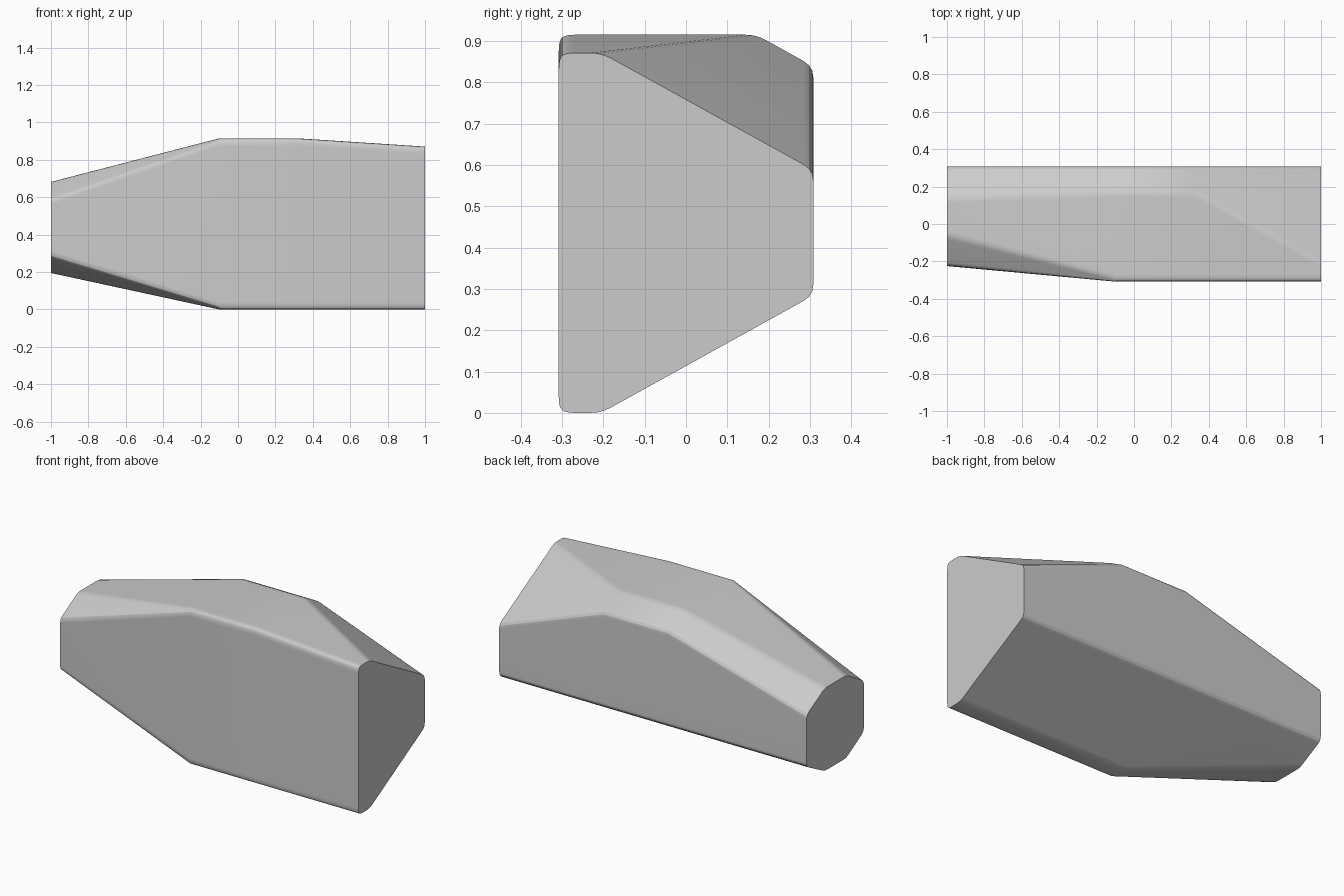
import bpy, bmesh, math
from mathutils import Vector

cube = bpy.data.objects.get("Cube")
if cube:
    bpy.data.objects.remove(cube, do_unlink=True)

FRONT, BACK, TOP = -0.308, 0.308, 0.915
ROUND = 0.026      # length of the corner rounding along each edge
NICK = 0.015       # small chamfer where two narrow-end corners merge
STEPS = 3


def section(top, top_back, back_high):
    """Full-depth cross-section in (y, z), going round from the lower front."""
    return [(FRONT, NICK), (FRONT + NICK, 0), (-0.205, 0), (BACK, 0.284),
            (BACK, back_high), (top_back, top),
            (FRONT + NICK, top), (FRONT, top - NICK)]


# Narrow end with an eight-sided outline
narrow_end = [(-0.225, 0.29), (-0.06, 0.195), (0.14, 0.195), (BACK, 0.284),
              (BACK, 0.588), (0.14, 0.682), (-0.06, 0.682), (-0.225, 0.588)]

stations = [(-1.0, narrow_end),
            (-0.1, section(TOP, 0.17, 0.838)),
            (0.32, section(TOP, 0.17, 0.838)),
            (1.0, section(0.871, -0.205, 0.588))]


def rounded(points):
    """Replace each corner of an outline with a short curve."""
    pts = [Vector(p) for p in points]
    out = []
    for i, p in enumerate(pts):
        to_prev = pts[i - 1] - p
        to_next = pts[(i + 1) % len(pts)] - p
        a = p + to_prev.normalized() * min(ROUND, to_prev.length * 0.45)
        b = p + to_next.normalized() * min(ROUND, to_next.length * 0.45)
        for s in range(STEPS + 1):
            t = s / STEPS
            out.append(a * (1 - t) ** 2 + p * 2 * t * (1 - t) + b * t * t)
    return out


# Loft the body through the cross-sections and cap both ends
bm = bmesh.new()
rings = [[bm.verts.new((x, p.x, p.y)) for p in rounded(outline)]
         for x, outline in stations]
for near, far in zip(rings, rings[1:]):
    for i in range(len(near)):
        j = (i + 1) % len(near)
        bm.faces.new((near[i], near[j], far[j], far[i]))
bm.faces.new(rings[0])
bm.faces.new(rings[-1])
bmesh.ops.recalc_face_normals(bm, faces=bm.faces)
mesh = bpy.data.meshes.new("faceted_body")
bm.to_mesh(mesh)
bm.free()

body = bpy.data.objects.new("faceted_body", mesh)
bpy.context.collection.objects.link(body)

# Plain grey material
grey = bpy.data.materials.new("plain_grey")
grey.use_nodes = True
colour = (0.6, 0.6, 0.6, 1)
grey.diffuse_color = colour
grey.node_tree.nodes["Principled BSDF"].inputs["Base Color"].default_value = colour
mesh.materials.append(grey)

# Smooth the rounded edges while the large facets stay flat
bpy.ops.object.select_all(action="DESELECT")
body.select_set(True)
bpy.context.view_layer.objects.active = body
bpy.ops.object.shade_smooth_by_angle(angle=math.radians(18))
weighted = body.modifiers.new("flat_facets", "WEIGHTED_NORMAL")
weighted.keep_sharp = True
